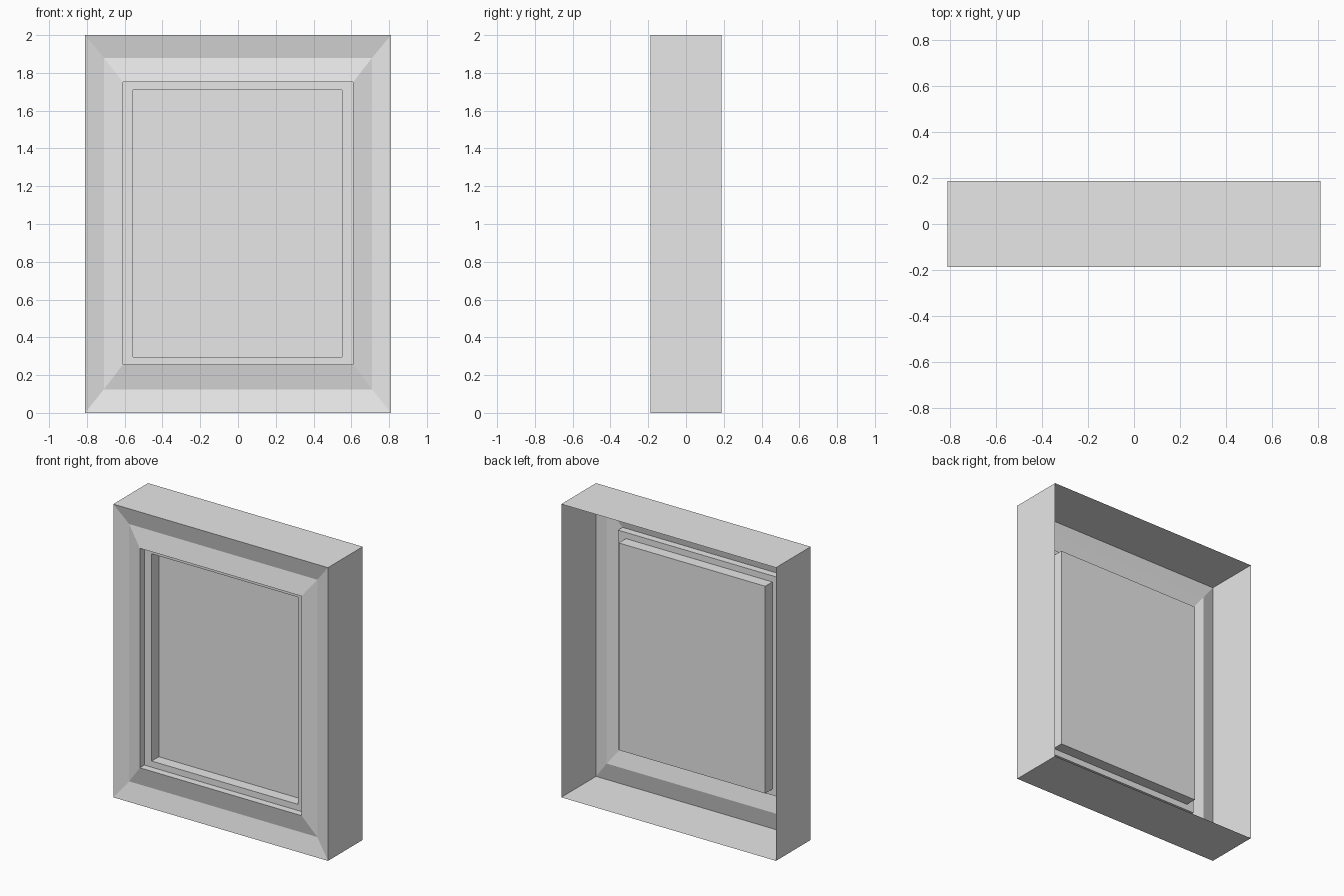
import bpy
import bmesh

cube = bpy.data.objects.get("Cube")
if cube:
    bpy.data.objects.remove(cube, do_unlink=True)

# Single plain grey finish
grey = bpy.data.materials.new("plain_grey")
grey.use_nodes = True
colour = (0.8, 0.8, 0.8, 1)
grey.diffuse_color = colour
grey.node_tree.nodes["Principled BSDF"].inputs["Base Color"].default_value = colour

BACK, FRONT = 0.187, -0.187


def nested_shell(name, rings, capped=False):
    """Bridge rectangular rings (left x, right x, bottom z, top z, y) into a thin shell."""
    bm = bmesh.new()
    loops = []
    for x0, x1, z0, z1, y in rings:
        corners = [(x0, z0), (x1, z0), (x1, z1), (x0, z1)]
        loops.append([bm.verts.new((x, y, z)) for x, z in corners])
    for a, b in zip(loops, loops[1:]):
        for i in range(4):
            j = (i + 1) % 4
            bm.faces.new((a[i], a[j], b[j], b[i]))
    if capped:
        bm.faces.new(loops[-1])
    mesh = bpy.data.meshes.new(name)
    bm.to_mesh(mesh)
    bm.free()
    mesh.materials.append(grey)
    obj = bpy.data.objects.new(name, mesh)
    bpy.context.collection.objects.link(obj)
    return obj


# Ring outlines, from the outside in
outer = (-0.81, 0.81, 0, 2)
groove = (-0.71, 0.71, 0.125, 1.88)
opening = (-0.61, 0.61, 0.255, 1.752)
recess = (-0.555, 0.55, 0.297, 1.71)
GROOVE_Y = FRONT + 0.028
LIP_Y = FRONT + 0.049
PANEL_Y = FRONT + 0.126

# Open-backed outer casing
nested_shell("outer_casing", [(*outer, BACK), (*outer, FRONT)])

# Mitred moulding with a shallow V groove
nested_shell("grooved_moulding",
             [(*outer, FRONT), (*groove, GROOVE_Y), (*opening, FRONT)])

# Stepped lip inside the opening
nested_shell("inner_lip",
             [(*opening, FRONT), (*opening, LIP_Y), (*recess, LIP_Y)])

# Recessed flat panel
nested_shell("recessed_panel",
             [(*recess, LIP_Y), (*recess, PANEL_Y)], capped=True)
